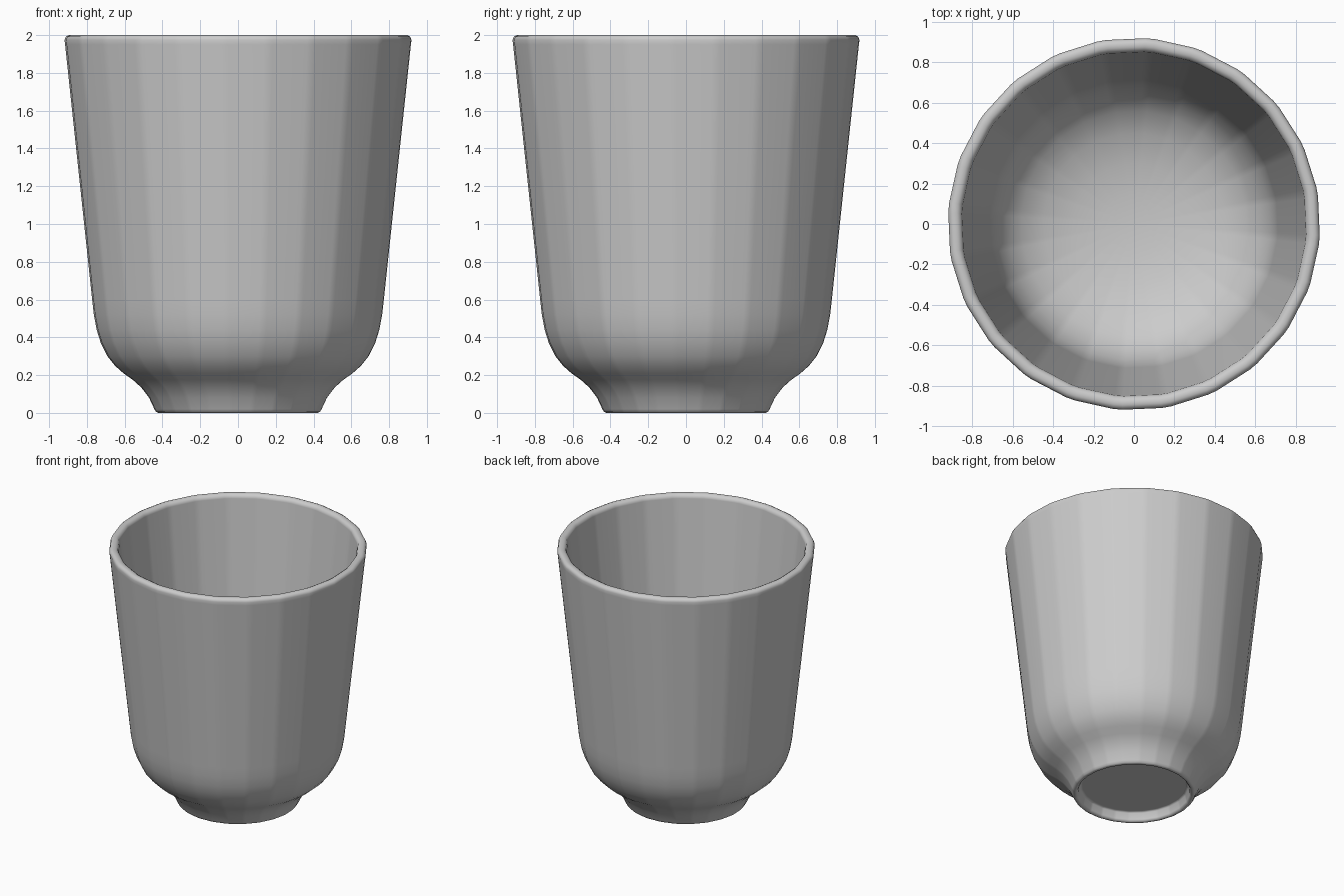
import bpy, bmesh, math
from mathutils import Vector

cube = bpy.data.objects.get("Cube")
if cube:
    bpy.data.objects.remove(cube, do_unlink=True)

SIDES = 24
TURN = math.radians(10)   # rotation of the faceted outline
SOFT = 0.1                # share of each facet softened at its corners

# Radius and height, from under the foot, up the outside, down the inside
underside = [(0.37, 0.07), (0.39, 0.06), (0.4, 0.015), (0.41, 0.002)]
foot = [(0.425, 0), (0.437, 0.006), (0.445, 0.02), (0.473, 0.08), (0.515, 0.135)]
bowl = [(0.56, 0.175), (0.61, 0.21), (0.655, 0.25), (0.695, 0.3), (0.73, 0.37),
        (0.752, 0.44), (0.767, 0.52), (0.776, 0.6)]
rim = [(0.92, 1.95), (0.923, 1.975), (0.916, 1.992), (0.9, 2),
       (0.88, 2), (0.862, 1.99), (0.855, 1.97)]
inside = [(0.715, 0.62), (0.702, 0.53), (0.675, 0.45), (0.63, 0.37),
          (0.56, 0.3), (0.45, 0.24), (0.3, 0.2), (0.15, 0.185)]
profile = underside + foot + bowl + rim + inside


def outline(radius):
    """Regular polygon with two points beside every corner."""
    step = 2 * math.pi / SIDES
    corners = [Vector((math.cos(TURN + i * step), math.sin(TURN + i * step))) * radius
               for i in range(SIDES)]
    points = []
    for i, a in enumerate(corners):
        b = corners[(i + 1) % SIDES]
        points += [a.lerp(b, SOFT), a.lerp(b, 1 - SOFT)]
    return points


# Cup body: rings joined along the profile
bm = bmesh.new()
rings = [[bm.verts.new((p.x, p.y, z)) for p in outline(r)] for r, z in profile]
count = SIDES * 2
for low, high in zip(rings, rings[1:]):
    for i in range(count):
        j = (i + 1) % count
        bm.faces.new((low[i], low[j], high[j], high[i]))

# Foot recess and inner floor
bm.faces.new(list(reversed(rings[0])))
centre = bm.verts.new((0, 0, 0.18))
for i in range(count):
    bm.faces.new((rings[-1][i], rings[-1][(i + 1) % count], centre))
bmesh.ops.recalc_face_normals(bm, faces=bm.faces[:])
for face in bm.faces:
    face.smooth = True

mesh = bpy.data.meshes.new("cup")
bm.to_mesh(mesh)
bm.free()
cup = bpy.data.objects.new("cup", mesh)
bpy.context.collection.objects.link(cup)

# Flat facets with soft corners
weighted = cup.modifiers.new("facet_shading", 'WEIGHTED_NORMAL')
weighted.mode = 'FACE_AREA'
weighted.weight = 50

# Grey glaze
glaze = bpy.data.materials.new("grey_glaze")
glaze.use_nodes = True
colour = (0.6, 0.6, 0.6, 1)
glaze.diffuse_color = colour
glaze.node_tree.nodes["Principled BSDF"].inputs["Base Color"].default_value = colour
mesh.materials.append(glaze)
